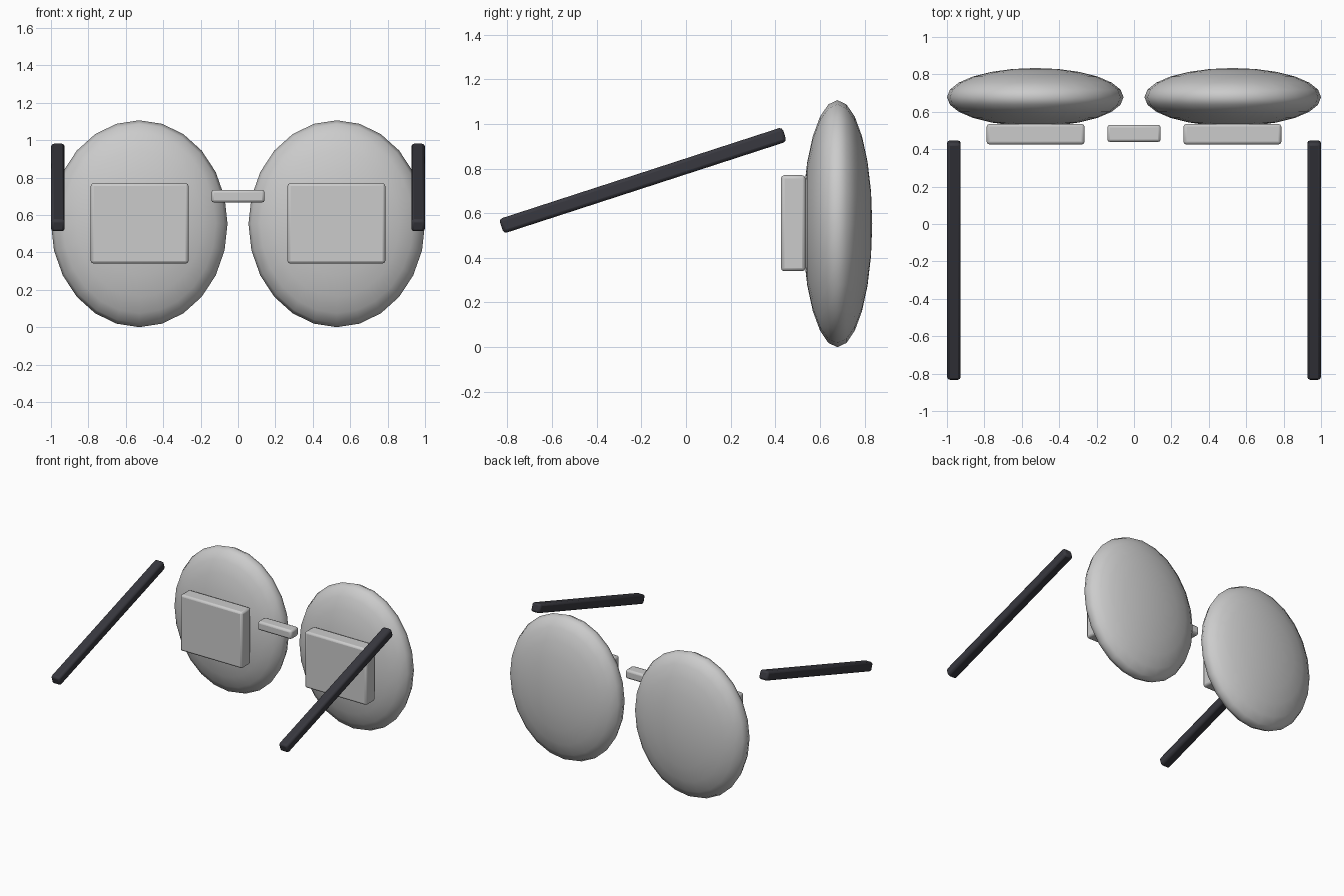
import bpy
from math import radians

if "Cube" in bpy.data.objects:
    bpy.data.objects.remove(bpy.data.objects["Cube"])


def finish(obj, name, bevel=0.0, material=None):
    obj.name = name
    bpy.ops.object.transform_apply(location=False, rotation=False, scale=True)
    if bevel:
        mod = obj.modifiers.new("soft_edges", "BEVEL")
        mod.width = bevel
        mod.segments = 2
    if material:
        obj.data.materials.append(material)
    return obj


def box(name, loc, size, tilt=0.0, bevel=0.015, material=None):
    bpy.ops.mesh.primitive_cube_add(size=1, location=loc, rotation=(radians(tilt), 0, 0))
    obj = bpy.context.object
    obj.scale = size
    finish(obj, name, bevel, material)
    bpy.ops.object.shade_smooth_by_angle(angle=radians(30))
    return obj


def lens(name, loc, radii):
    # the sphere's poles face front and back
    rx, ry, rz = radii
    bpy.ops.mesh.primitive_uv_sphere_add(segments=24, ring_count=12, radius=1,
                                         location=loc, rotation=(radians(90), 0, 0))
    obj = bpy.context.object
    obj.scale = (rx, rz, ry)
    finish(obj, name)
    bpy.ops.object.shade_smooth()
    return obj


dark = bpy.data.materials.new("dark_frame")
dark.diffuse_color = (0.04, 0.04, 0.05, 1)
dark.use_nodes = True
dark.node_tree.nodes["Principled BSDF"].inputs["Base Color"].default_value = dark.diffuse_color

for side, s in (("left", -1), ("right", 1)):
    # rounded lens, rectangular pad and sloping temple arm
    lens(f"{side}_lens", (s * 0.528, 0.678, 0.553), (0.472, 0.156, 0.553))
    box(f"{side}_pad", (s * 0.526, 0.48, 0.555), (0.523, 0.11, 0.43))
    box(f"{side}_arm", (s * 0.963, -0.193, 0.747), (0.073, 1.333, 0.068),
        tilt=18, material=dark)

# nose bridge between the lenses
box("bridge", (0, 0.484, 0.70), (0.286, 0.092, 0.068))
